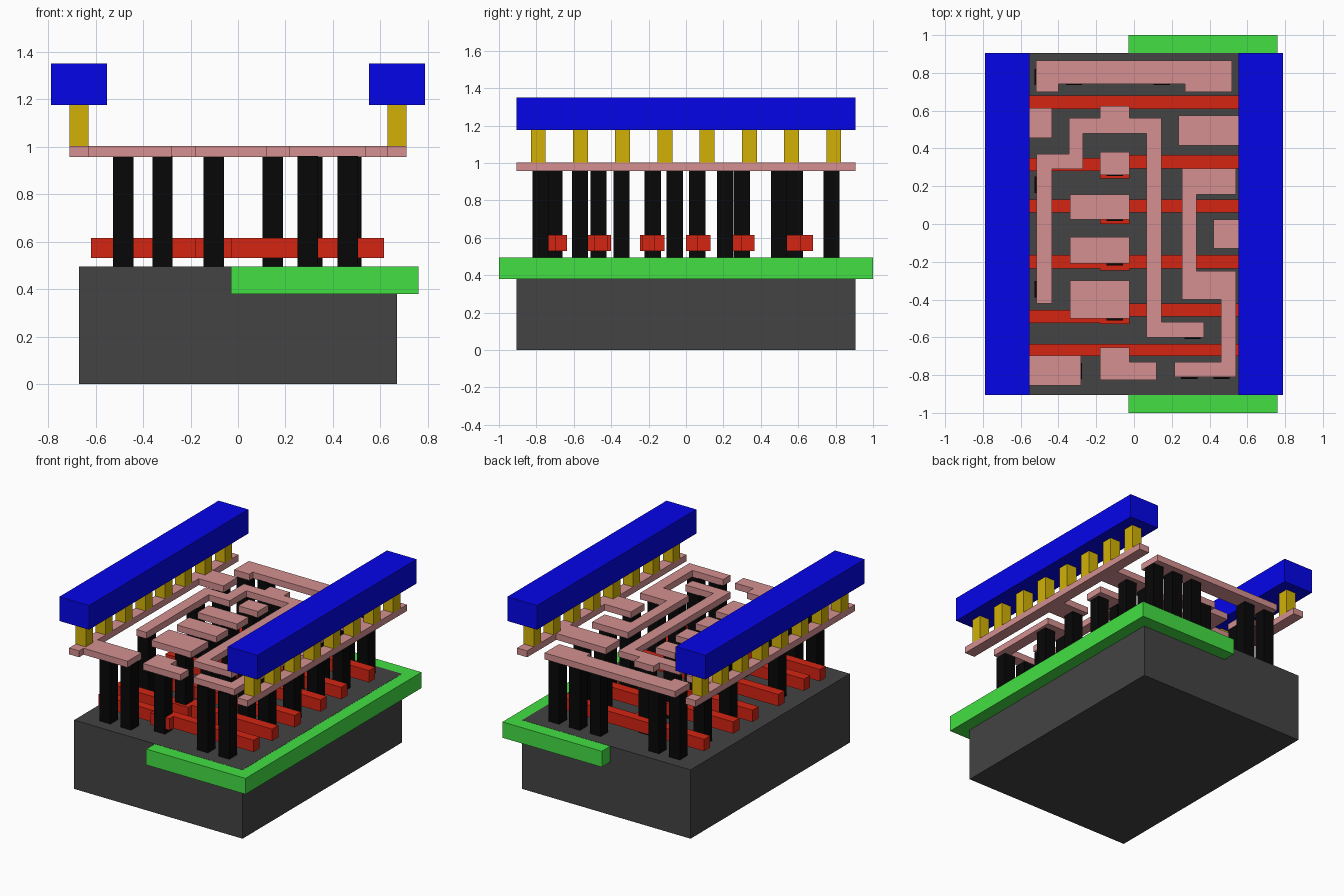
import bpy, bmesh


def material(name, rgb):
    # display colour converted to linear
    m = bpy.data.materials.new(name)
    m.diffuse_color = tuple(c ** 2.2 for c in rgb) + (1,)
    return m


DARK = material("dark_grey", (.27, .27, .27))
LIGHT = material("light_grey", (.7, .7, .7))
GREEN = material("green", (.27, .87, .27))
RED = material("red", (.83, .16, .10))
BLACK = material("black", (.06, .06, .06))
PINK = material("pink", (.83, .56, .56))
GOLD = material("gold", (.82, .69, .06))
BLUE = material("blue", (.05, .05, .91))


def prism(name, pts, z0, z1, mat):
    """Extrude a flat outline (counter-clockwise) from z0 to z1."""
    pts = [p for i, p in enumerate(pts) if p != pts[i - 1]]
    bm = bmesh.new()
    face = bm.faces.new([bm.verts.new((x, y, z0)) for x, y in pts])
    ext = bmesh.ops.extrude_face_region(bm, geom=[face], use_keep_orig=True)
    verts = [v for v in ext["geom"] if isinstance(v, bmesh.types.BMVert)]
    bmesh.ops.translate(bm, verts=verts, vec=(0, 0, z1 - z0))
    bmesh.ops.recalc_face_normals(bm, faces=bm.faces)
    mesh = bpy.data.meshes.new(name)
    bm.to_mesh(mesh)
    bm.free()
    mesh.materials.append(mat)
    ob = bpy.data.objects.new(name, mesh)
    bpy.context.collection.objects.link(ob)
    return ob


def box(name, x0, x1, y0, y1, z0, z1, mat):
    return prism(name, [(x0, y0), (x1, y0), (x1, y1), (x0, y1)], z0, z1, mat)


# substrate block, well slab, buried diffusion strips
TOP = .495
box("substrate", -.67, .67, -.905, .905, 0, TOP, DARK)
box("well", -.03, .76, -1, 1, .38, TOP - .001, GREEN)
box("diffusion_left", -.56, -.24, -.86, .86, .42, TOP - .0005, LIGHT)
box("diffusion_right", .07, .56, -.86, .86, .42, TOP - .0005, LIGHT)

# gate bars: left y range, right y range, contact pad y range
GATES = [
    (-.70, -.635, -.70, -.635, -.74, -.635),
    (-.525, -.455, -.49, -.42, -.53, -.40),
    (-.235, -.165, -.235, -.165, -.245, -.115),
    (.06, .13, .06, .13, 0, .13),
    (.28, .35, .295, .365, .24, .365),
    (.61, .68, .61, .68, .53, .68),
]
X0, A, B, X1 = -.62, -.18, -.025, .615
for l0, l1, r0, r1, p0, p1 in GATES:
    prism("gate_bar", [(X0, l0), (A, l0), (A, p0), (B, p0), (B, r0), (X1, r0),
                       (X1, r1), (B, r1), (B, p1), (A, p1), (A, l1), (X0, l1)],
          .53, .615, RED)

# contact pillars: row centre y -> column centres x
PILLARS = {
    -.778: (-.483, -.318, .293, .463),
    -.703: (-.102,),
    -.567: (.31,),
    -.467: (-.102,),
    -.345: (-.483, .31, .475),
    -.178: (-.102,),
    -.06: (.475,),
    .06: (-.102,),
    .208: (-.483, .31, .475),
    .298: (-.102,),
    .498: (-.483, .31, .475),
    .582: (-.102,),
    .778: (-.483, -.318, .147, .312, .477),
}
for y, xs in PILLARS.items():
    for x in xs:
        box("contact_pillar", x - .043, x + .043, y - .043, y + .043, TOP, .96, BLACK)

# lower wiring layer
M0, M1 = .957, 1.003
WIRES = {
    "left_rail": [(-.71, -.905), (-.63, -.905), (-.63, -.855), (-.28, -.855),
                  (-.28, -.695), (-.63, -.695), (-.63, .455), (-.435, .455),
                  (-.435, .615), (-.63, .615), (-.63, .905), (-.71, .905)],
    "right_rail": [(.71, -.905), (.71, .905), (.63, .905), (.63, .575),
                   (.235, .575), (.235, .415), (.63, .415), (.63, .025),
                   (.42, .025), (.42, -.13), (.63, -.13), (.63, -.905)],
    "back_wire": [(-.52, .70), (-.40, .70), (-.40, .74), (.27, .74),
                  (.27, .70), (.52, .70), (.52, .865), (-.52, .865)],
    "winding_wire": [(-.515, -.42), (-.435, -.42), (-.435, .29), (-.27, .29),
                     (-.27, .48), (.065, .48), (.065, -.60), (.37, -.60),
                     (.37, -.52), (.145, -.52), (.145, .56), (-.025, .56),
                     (-.025, .625), (-.18, .625), (-.18, .56), (-.345, .56),
                     (-.345, .37), (-.515, .37)],
    "right_wire": [(.215, -.81), (.54, -.81), (.54, -.25), (.33, -.25),
                   (.33, .155), (.54, .155), (.54, .295), (.255, .295),
                   (.255, -.40), (.46, -.40), (.46, -.73), (.215, -.73)],
    "front_pad": [(-.18, -.825), (.12, -.825), (.12, -.73), (-.025, -.73),
                  (-.025, -.655), (-.18, -.655)],
}
for name, pts in WIRES.items():
    prism(name, pts, M0, M1, PINK)
for x0, y0, y1 in ((-.18, .26, .38), (-.34, .025, .155), (-.34, -.21, -.07), (-.34, -.50, -.30)):
    box("wire_pad", x0, -.025, y0, y1, M0, M1, PINK)

# gold posts and blue power beams on both sides
for s in (-1, 1):
    for i in range(8):
        x, y = .67 * s, -.79 + i * 1.58 / 7
        box("post", x - .04, x + .04, y - .04, y + .04, M1, 1.176, GOLD)
    box("power_beam", .67 * s - .118, .67 * s + .118, -.905, .905, 1.176, 1.35, BLUE)
